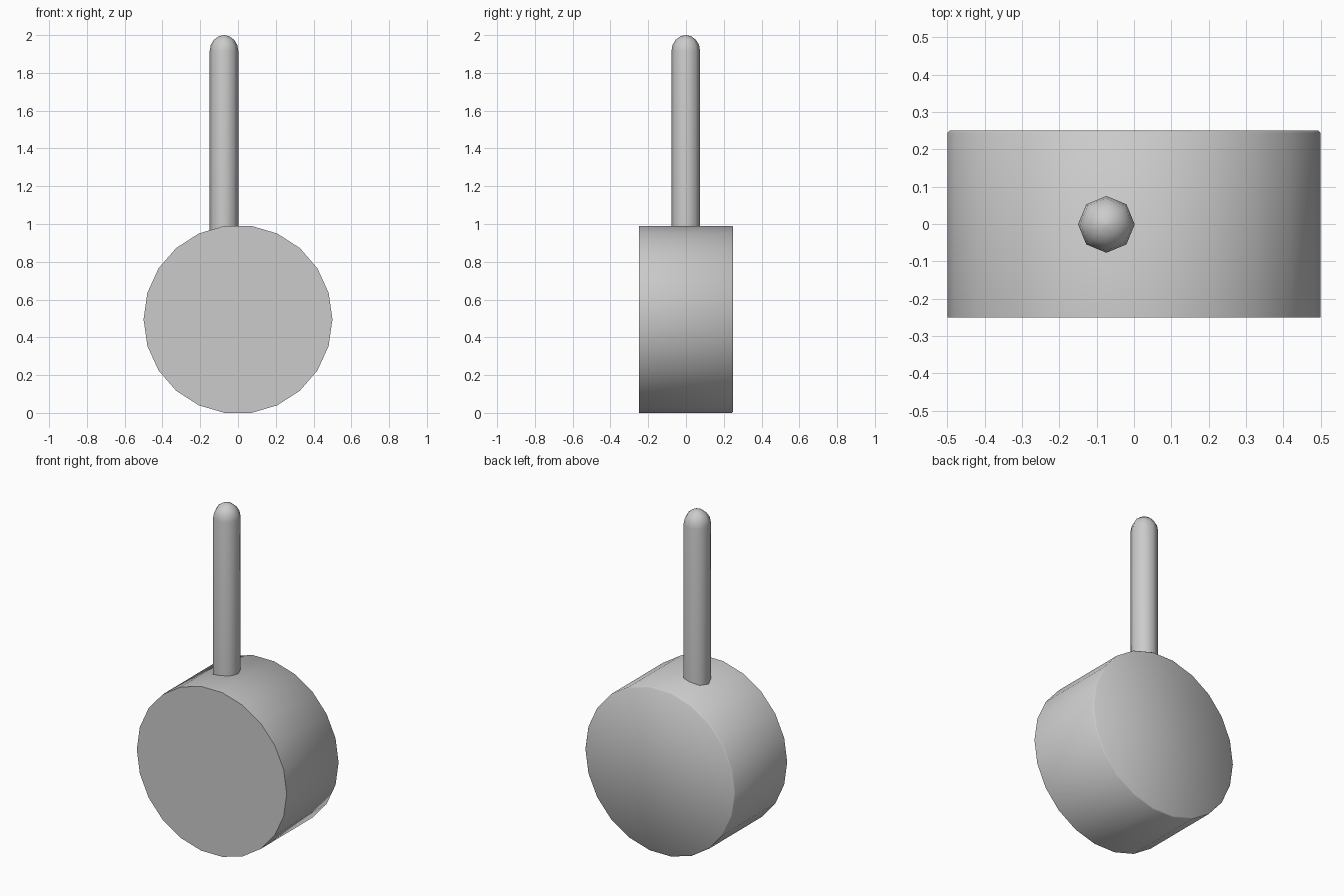
import bpy, bmesh
from math import sin, cos, pi, radians

if "Cube" in bpy.data.objects:
    bpy.data.objects.remove(bpy.data.objects["Cube"])


def lathe(name, rings, sides, to_world):
    """Stack of (radius, height) rings, capped at both ends."""
    bm = bmesh.new()
    loops = []
    for r, h in rings:
        loops.append([bm.verts.new(to_world(r * cos(2 * pi * i / sides),
                                            r * sin(2 * pi * i / sides), h))
                      for i in range(sides)])
    for a, b in zip(loops, loops[1:]):
        for i in range(sides):
            j = (i + 1) % sides
            bm.faces.new((a[i], a[j], b[j], b[i]))
    bm.faces.new(loops[0][::-1])
    bm.faces.new(loops[-1])
    bmesh.ops.recalc_face_normals(bm, faces=bm.faces)
    mesh = bpy.data.meshes.new(name)
    bm.to_mesh(mesh)
    bm.free()
    obj = bpy.data.objects.new(name, mesh)
    bpy.context.collection.objects.link(obj)
    bpy.ops.object.select_all(action='DESELECT')
    obj.select_set(True)
    bpy.context.view_layer.objects.active = obj
    bpy.ops.object.shade_smooth_by_angle(angle=radians(46))
    return obj


# Round body lying on its side, with a tiny chamfer on the back rim
R = 0.5
Z = R * cos(pi / 22)
lathe("body_drum", [(R, -0.25), (R, 0.244), (R - 0.006, 0.25)], 22,
      lambda u, v, h: (u, h, v + Z))

# Upright eight-sided stem with a rounded tip
ROD, TIP = 0.076, 0.085
dome = [(ROD * cos(a), 2 - TIP + TIP * sin(a))
        for a in (radians(d) for d in (0, 22.5, 45, 67.5, 88))]
lathe("stem", [(ROD, 0.93)] + dome, 8,
      lambda u, v, h: (u - 0.074, v - 0.001, h))
